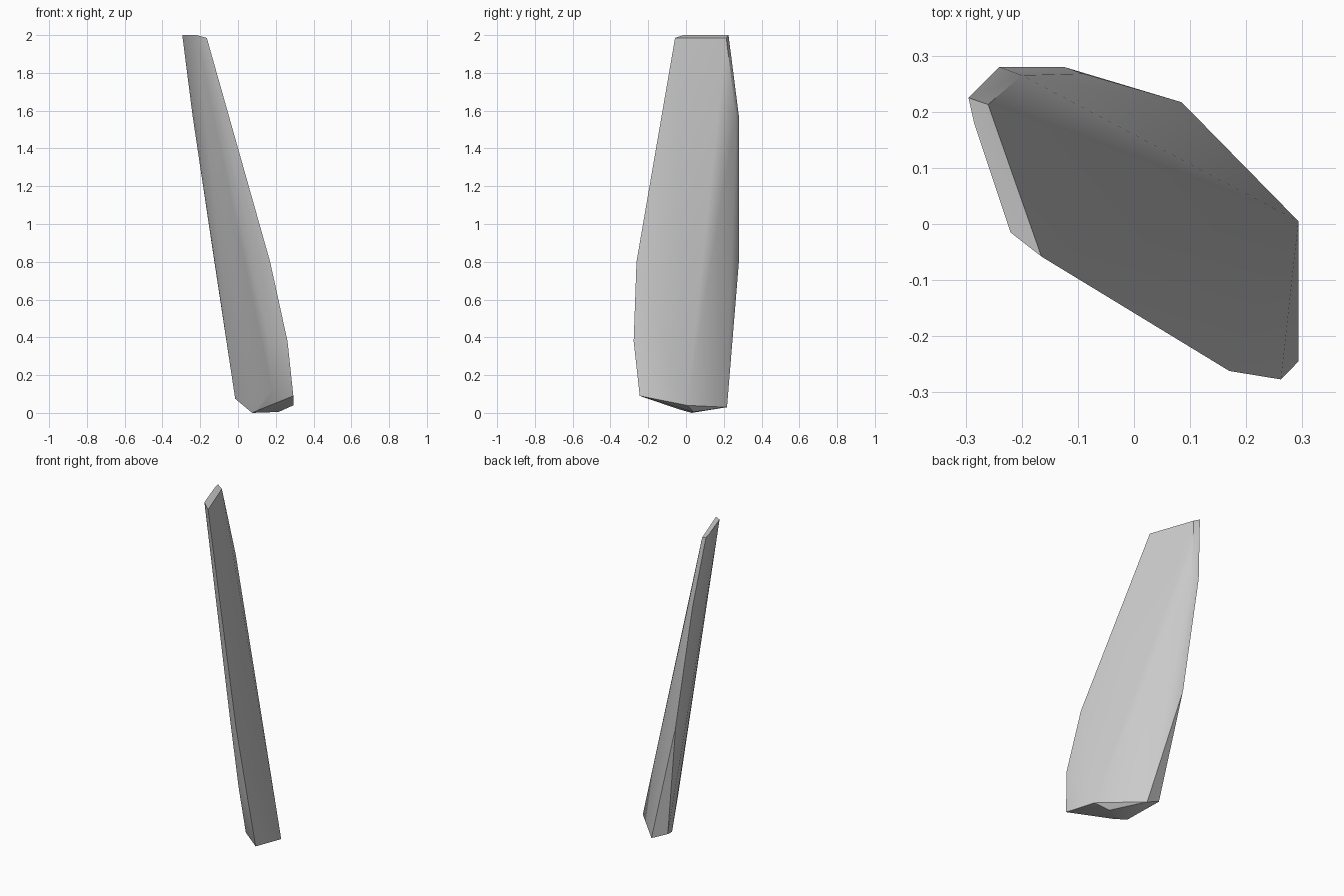
import bpy
import bmesh
import math

# Remove the default object
default = bpy.data.objects.get("Cube")
if default:
    bpy.data.objects.remove(default, do_unlink=True)

# Single stone grey
stone = bpy.data.materials.new("stone_grey")
stone.use_nodes = True
colour = (0.6, 0.6, 0.6, 1)
stone.diffuse_color = colour
stone.node_tree.nodes["Principled BSDF"].inputs["Base Color"].default_value = colour

# Long corner ridges of the leaning shard, listed from the tip down
front_outer = [(-0.165, -0.058, 1.985), (0.17, -0.262, 0.8),
               (0.262, -0.277, 0.38), (0.293, -0.245, 0.09)]
front_inner = [(-0.22, -0.015, 2), (0.09, -0.205, 0.8),
               (0.16, -0.22, 0.4), (0.18, -0.18, 0.12)]
back_outer = [(-0.26, 0.213, 1.985), (-0.2, 0.265, 1.57),
              (-0.09, 0.268, 0.8), (0.085, 0.217, 0.03)]
back_inner = [(-0.295, 0.225, 2), (-0.24, 0.28, 1.57),
              (-0.125, 0.28, 0.8), (-0.015, 0.2, 0.075)]

# Chipped tip edge and faceted underside
tip_chip = [(-0.285, 0.18, 2)]
underside = [(0.293, 0.005, 0.04), (0.215, 0.04, 0.005),
             (0.075, 0.03, 0), (0.12, -0.04, 0.02)]

# Wrap the ridges into one closed convex shard
bm = bmesh.new()
for ridge in (front_outer, front_inner, back_outer, back_inner, tip_chip, underside):
    for point in ridge:
        bm.verts.new(point)
bmesh.ops.convex_hull(bm, input=bm.verts[:])
loose = [v for v in bm.verts if not v.link_faces]
bmesh.ops.delete(bm, geom=loose, context="VERTS")
bmesh.ops.recalc_face_normals(bm, faces=bm.faces[:])

mesh = bpy.data.meshes.new("shard")
bm.to_mesh(mesh)
bm.free()
mesh.materials.append(stone)
shard = bpy.data.objects.new("shard", mesh)
bpy.context.collection.objects.link(shard)

# Soft broad faces with crisp corner ridges
bpy.ops.object.select_all(action="DESELECT")
shard.select_set(True)
bpy.context.view_layer.objects.active = shard
bpy.ops.object.shade_smooth_by_angle(angle=math.radians(30))
